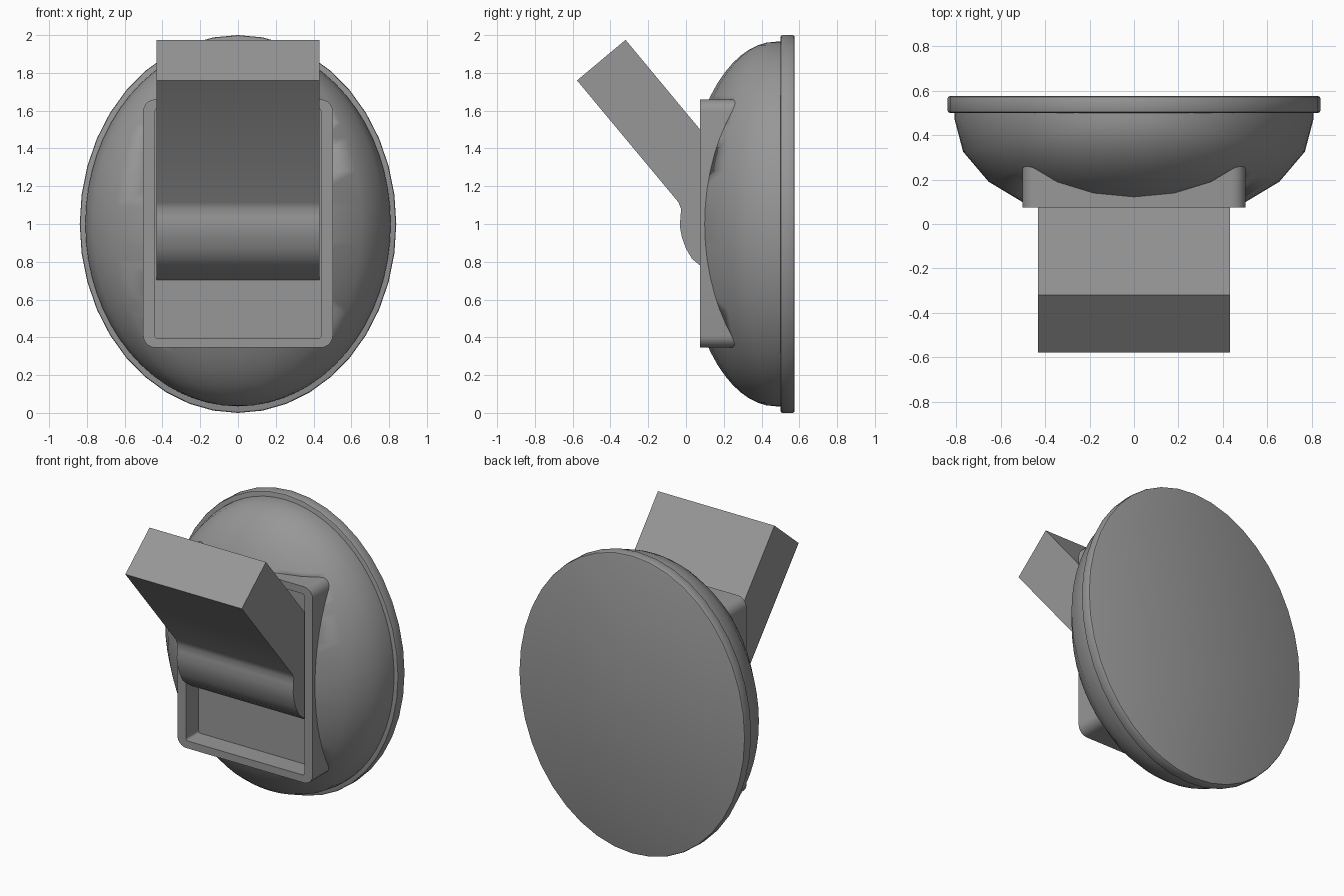
import bpy, bmesh, math
from mathutils import Matrix, Vector

cube = bpy.data.objects.get("Cube")
if cube:
    bpy.data.objects.remove(cube, do_unlink=True)

grey = bpy.data.materials.new("mid grey")
grey.use_nodes = True
colour = (0.31, 0.31, 0.31, 1)
grey.diffuse_color = colour
grey.node_tree.nodes["Principled BSDF"].inputs["Base Color"].default_value = colour


def finish(bm, name, angle=35):
    bmesh.ops.recalc_face_normals(bm, faces=bm.faces)
    mesh = bpy.data.meshes.new(name)
    bm.to_mesh(mesh)
    bm.free()
    mesh.materials.append(grey)
    obj = bpy.data.objects.new(name, mesh)
    bpy.context.collection.objects.link(obj)
    bpy.ops.object.select_all(action='DESELECT')
    obj.select_set(True)
    bpy.context.view_layer.objects.active = obj
    bpy.ops.object.shade_smooth_by_angle(angle=math.radians(angle))
    return obj


def box(name, x, y, z, radius=0):
    """Box spanning -x..x and the y and z ranges, corners rounded along y."""
    bm = bmesh.new()
    size = (2 * x, y[1] - y[0], z[1] - z[0])
    centre = Vector((0, sum(y) / 2, sum(z) / 2))
    bmesh.ops.create_cube(bm, size=1, matrix=Matrix.Translation(centre) @ Matrix.Diagonal((*size, 1)))
    if radius:
        edges = [e for e in bm.edges if abs(e.verts[0].co.y - e.verts[1].co.y) > 0.01]
        bmesh.ops.bevel(bm, geom=edges, offset=radius, segments=5, profile=0.5, affect='EDGES')
    return finish(bm, name)


def cut(obj, cutter):
    cutter.hide_render = True
    cutter.hide_viewport = True
    mod = obj.modifiers.new("cut", 'BOOLEAN')
    mod.operation = 'DIFFERENCE'
    mod.solver = 'EXACT'
    mod.object = cutter


# Oval back plate with a softened rim
bm = bmesh.new()
bmesh.ops.create_cone(bm, cap_ends=True, segments=40, radius1=1, radius2=1, depth=0.075,
                      matrix=Matrix.Translation((0, 0.5375, 1)) @ Matrix.Diagonal((0.838, 1, 1, 1))
                      @ Matrix.Rotation(math.pi / 2, 4, 'X'))
rim = [e for e in bm.edges if abs(e.verts[0].co.y - e.verts[1].co.y) < 0.01]
bmesh.ops.bevel(bm, geom=rim, offset=0.01, segments=2, profile=0.5, affect='EDGES')
finish(bm, "back_plate")

# Domed housing: half an ellipsoid with a short skirt into the plate
bm = bmesh.new()
bmesh.ops.create_uvsphere(bm, u_segments=20, v_segments=32, radius=1,
                          matrix=Matrix.Translation((0, 0.475, 1)) @ Matrix.Diagonal((0.808, 0.485, 0.965, 1)))
bmesh.ops.delete(bm, geom=[v for v in bm.verts if v.co.y > 0.48], context='VERTS')
edges = [e for e in bm.edges if e.is_boundary]
skirt = bmesh.ops.extrude_edge_only(bm, edges=edges)["geom"]
bmesh.ops.translate(bm, verts=[g for g in skirt if isinstance(g, bmesh.types.BMVert)], vec=(0, 0.04, 0))
bmesh.ops.holes_fill(bm, edges=[e for e in bm.edges if e.is_boundary], sides=0)
dome = finish(bm, "domed_housing")
cut(dome, box("dome_cutter", 0.47, (-0.3, 0.24), (0.37, 1.635)))

# Rectangular frame with a recessed floor
frame = box("switch_frame", 0.502, (0.075, 0.268), (0.345, 1.66), 0.065)
cut(frame, box("recess_cutter", 0.44, (-0.3, 0.21), (0.395, 1.61), 0.015))

# Rocker lever: side profile swept across the width
profile = [(0.22, 1.325), (-0.32, 1.975), (-0.577, 1.76), (-0.04, 1.115), (-0.026, 1.08),
           (-0.029, 1.04), (-0.033, 0.99), (-0.022, 0.93), (0.0, 0.87), (0.032, 0.815),
           (0.075, 0.78), (0.14, 0.735), (0.22, 0.7)]
bm = bmesh.new()
side = bm.faces.new([bm.verts.new((-0.432, y, z)) for y, z in profile])
swept = bmesh.ops.extrude_face_region(bm, geom=[side])["geom"]
bmesh.ops.translate(bm, verts=[g for g in swept if isinstance(g, bmesh.types.BMVert)], vec=(0.864, 0, 0))
finish(bm, "rocker_lever")
